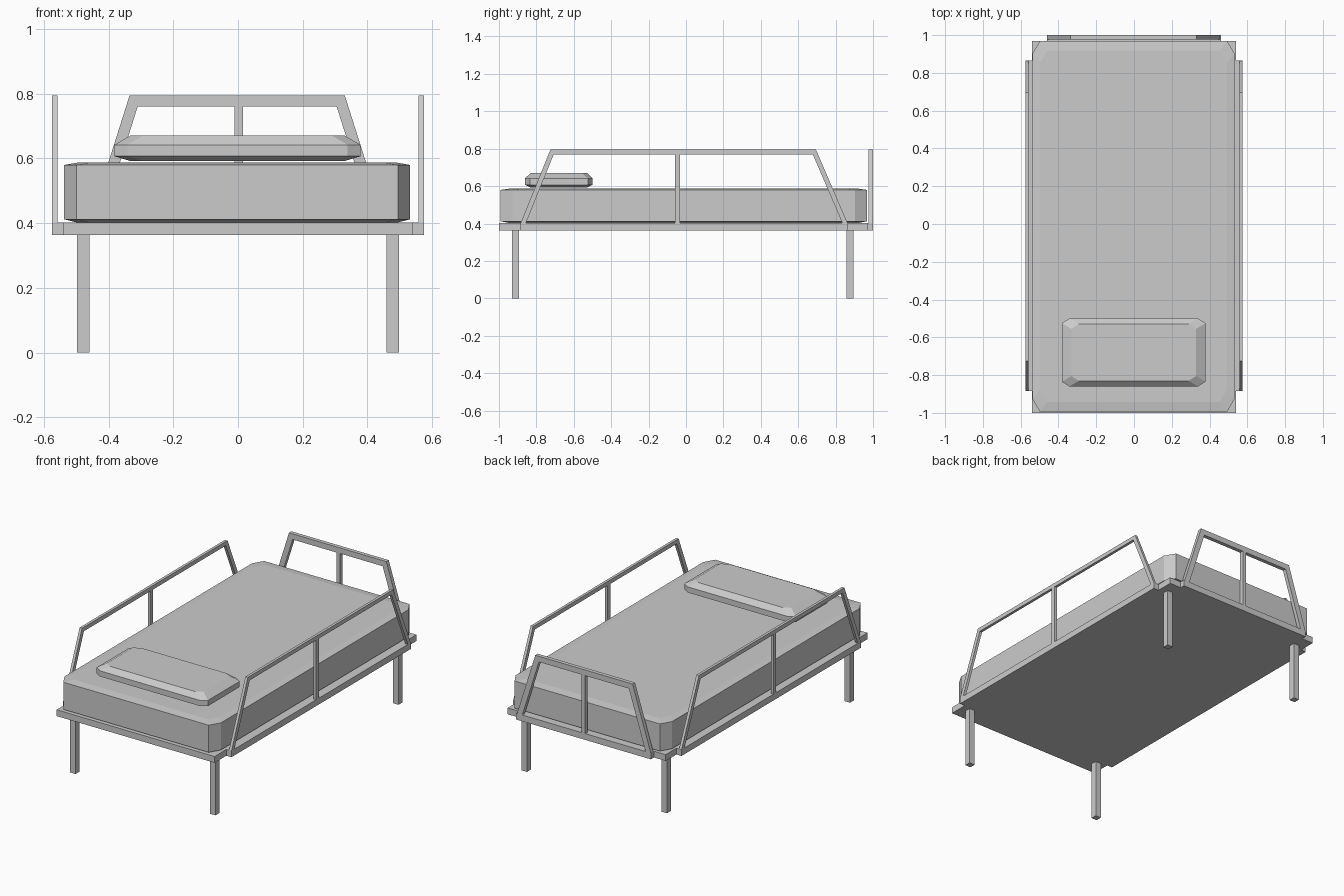
import bpy, bmesh

if "Cube" in bpy.data.objects:
    bpy.data.objects.remove(bpy.data.objects["Cube"])


def finish(bm, name):
    bmesh.ops.recalc_face_normals(bm, faces=bm.faces)
    me = bpy.data.meshes.new(name)
    bm.to_mesh(me)
    bm.free()
    ob = bpy.data.objects.new(name, me)
    bpy.context.collection.objects.link(ob)
    return ob


def loft(bm, rings):
    """Join rings of points into a closed solid."""
    vs = [[bm.verts.new(p) for p in r] for r in rings]
    n = len(vs[0])
    for a, b in zip(vs, vs[1:]):
        for i in range(n):
            bm.faces.new((a[i], a[(i + 1) % n], b[(i + 1) % n], b[i]))
    bm.faces.new(vs[0][::-1])
    bm.faces.new(vs[-1])


def box(name, x0, x1, y0, y1, z0, z1):
    bm = bmesh.new()
    loft(bm, [[(x0, y0, z), (x1, y0, z), (x1, y1, z), (x0, y1, z)] for z in (z0, z1)])
    return finish(bm, name)


def frame(name, bars, place, depths):
    """Flat bars given as (u, z) outlines, extruded between two depths."""
    bm = bmesh.new()
    for bar in bars:
        loft(bm, [[place(u, d, z) for u, z in bar] for d in depths])
    return finish(bm, name)


def trapezoid_bars(f0, t0, t1, f1, w, th, post, pw, zb=0.40, zt=0.795):
    """Two slanted legs, a top bar and an upright post."""
    zi = zt - th
    k = th / (zt - zb)
    i0 = t0 + (f0 - t0) * k + w
    i1 = t1 + (f1 - t1) * k - w
    return [
        [(f0, zb), (f0 + w, zb), (i0, zi), (t0, zt)],
        [(f1, zb), (t1, zt), (i1, zi), (f1 - w, zb)],
        [(t0, zt), (i0, zi), (i1, zi), (t1, zt)],
        [(post - pw, zb), (post + pw, zb), (post + pw, zi), (post - pw, zi)],
    ]


def octagon(x0, x1, y0, y1, cx, cy, z, ix=0, iy=0):
    """Rectangle with cut corners, inset by ix, iy."""
    x0, x1, y0, y1 = x0 + ix, x1 - ix, y0 + iy, y1 - iy
    return [(x0 + cx, y0, z), (x1 - cx, y0, z), (x1, y0 + cy, z), (x1, y1 - cy, z),
            (x1 - cx, y1, z), (x0 + cx, y1, z), (x0, y1 - cy, z), (x0, y0 + cy, z)]


# base slab, stepped in at the corners
bm = bmesh.new()
outline = [(-0.54, -1), (0.54, -1), (0.54, -0.885), (0.575, -0.885), (0.575, 0.865),
           (0.54, 0.865), (0.54, 0.97), (0.46, 0.97), (0.46, 1), (-0.46, 1),
           (-0.46, 0.97), (-0.54, 0.97), (-0.54, 0.865), (-0.575, 0.865),
           (-0.575, -0.885), (-0.54, -0.885)]
loft(bm, [[(x, y, z) for x, y in outline] for z in (0.363, 0.402)])
finish(bm, "bed_base")

# legs and side rails, mirrored left to right
for s, side in ((-1, "left"), (1, "right")):
    xa, xb = sorted((s * 0.459, s * 0.497))
    box(f"{side}_front_leg", xa, xb, -0.93, -0.892, 0, 0.365)
    box(f"{side}_back_leg", xa, xb, 0.858, 0.896, 0, 0.365)
    frame(f"{side}_side_rail",
          trapezoid_bars(-0.885, -0.725, 0.695, 0.865, 0.028, 0.025, -0.045, 0.013),
          lambda u, d, z: (s * d, u, z), (0.558, 0.575))

# footboard frame at the back
frame("back_rail",
      trapezoid_bars(-0.46, -0.335, 0.33, 0.455, 0.036, 0.035, 0.002, 0.013),
      lambda u, d, z: (u, d, z), (0.976, 1.0))

# mattress with cut corners and a soft top and bottom edge
bm = bmesh.new()
m = (-0.537, 0.532, -0.992, 0.968, 0.038, 0.065)
loft(bm, [octagon(*m, 0.402, 0.04, 0.05), octagon(*m, 0.412),
          octagon(*m, 0.580), octagon(*m, 0.587, 0.04, 0.05)])
finish(bm, "mattress")

# pillow
bm = bmesh.new()
p = (-0.382, 0.379, -0.86, -0.5, 0.04, 0.025)
loft(bm, [octagon(*p, 0.592, 0.05, 0.03), octagon(*p, 0.607),
          octagon(*p, 0.642), octagon(*p, 0.671, 0.05, 0.03)])
finish(bm, "pillow")
